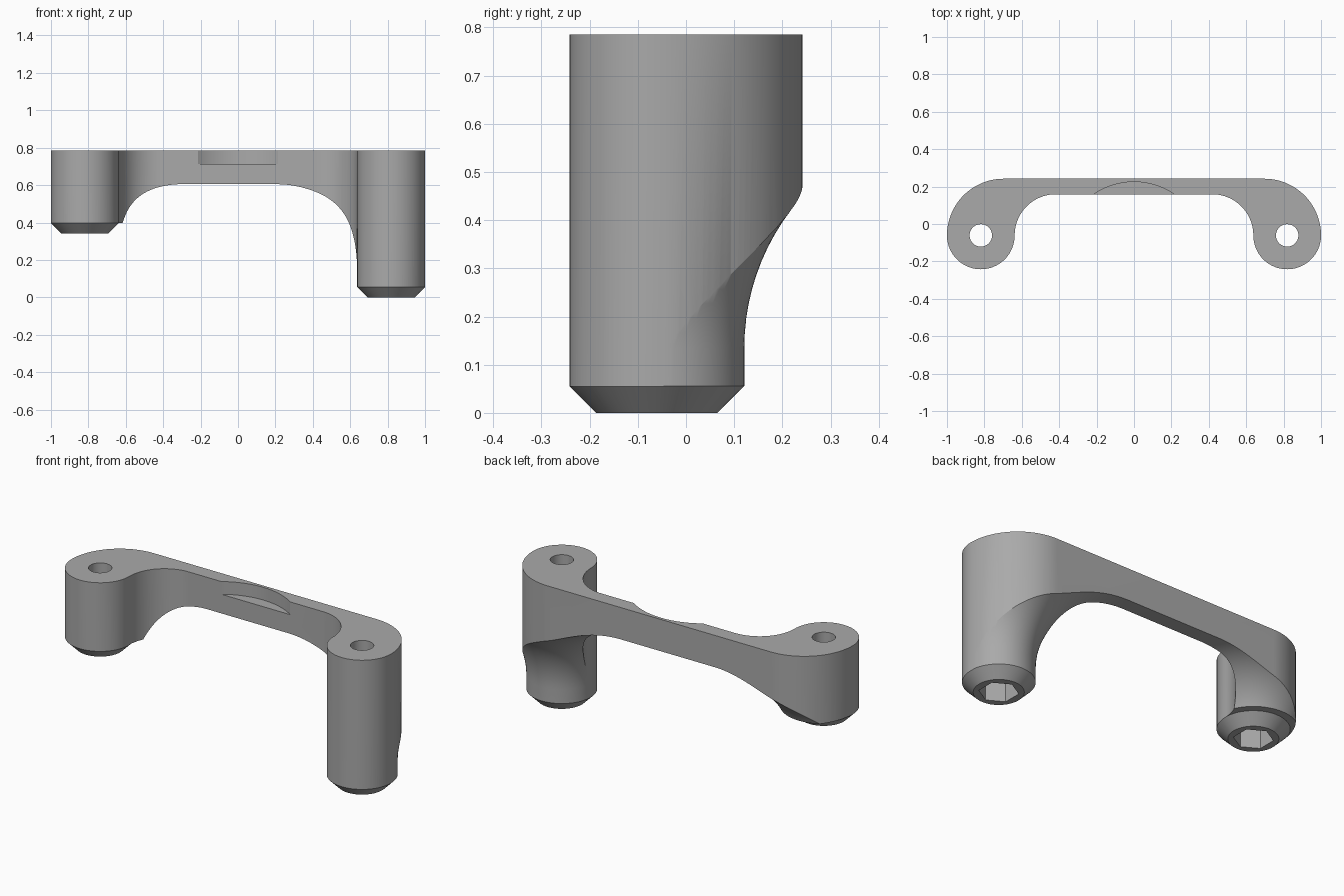
import bpy, bmesh
from math import radians, cos, sin, pi, sqrt
from mathutils import Vector

if "Cube" in bpy.data.objects:
    bpy.data.objects.remove(bpy.data.objects["Cube"])

TOP, UNDER = 0.785, 0.605          # bar top and underside heights
BX, BY, BR = 0.819, -0.061, 0.181  # boss axis and radius
BACK, FRONT = 0.242, 0.159         # bar faces
CHAMFER = 0.055
SEG = 96

grey = bpy.data.materials.new("plain grey")
grey.use_nodes = True
grey.diffuse_color = (0.4, 0.4, 0.4, 1)
grey.node_tree.nodes["Principled BSDF"].inputs["Base Color"].default_value = (0.4, 0.4, 0.4, 1)


def make(name, bm):
    bmesh.ops.recalc_face_normals(bm, faces=bm.faces)
    mesh = bpy.data.meshes.new(name)
    bm.to_mesh(mesh)
    bm.free()
    mesh.materials.append(grey)
    obj = bpy.data.objects.new(name, mesh)
    bpy.context.collection.objects.link(obj)
    return obj


def arc(cx, cy, r, start, end, n):
    angles = [radians(start + (end - start) * i / n) for i in range(n + 1)]
    return [(cx + r * cos(a), cy + r * sin(a)) for a in angles]


def prism(name, outline, z0, z1):
    bm = bmesh.new()
    face = bm.faces.new([bm.verts.new((x, y, z0)) for x, y in outline])
    up = bmesh.ops.extrude_face_region(bm, geom=[face])["geom"]
    bmesh.ops.translate(bm, vec=(0, 0, z1 - z0),
                        verts=[v for v in up if isinstance(v, bmesh.types.BMVert)])
    return make(name, bm)


def lathe(name, profile, cx, cy):
    bm = bmesh.new()
    verts = [bm.verts.new((cx + r, cy, z)) for r, z in profile]
    edges = [bm.edges.new(pair) for pair in zip(verts, verts[1:])]
    bmesh.ops.spin(bm, geom=verts + edges, cent=(cx, cy, 0), axis=(0, 0, 1),
                   angle=2 * pi, steps=SEG)
    bmesh.ops.remove_doubles(bm, verts=bm.verts, dist=1e-5)
    return make(name, bm)


def cut(target, cutter):
    cutter.hide_render = True
    mod = target.modifiers.new("cut", "BOOLEAN")
    mod.operation, mod.solver, mod.object = "DIFFERENCE", "EXACT", cutter
    bpy.context.view_layer.objects.active = target
    bpy.ops.object.modifier_apply(modifier=mod.name)
    bpy.data.objects.remove(cutter)


# Handle: plan outline of the bar with a rounded boss at each end
inner_r = FRONT - BY
outer_r = BACK - BY
half = (arc(BX - BR - inner_r, BY, inner_r, 90, 0, 24)
        + arc(BX, BY, BR, -180, 0, SEG // 2)[1:]
        + arc(1 - outer_r, BY, outer_r, 0, 90, 32)[1:])
outline = half + [(-x, y) for x, y in reversed(half)]
handle = prism("handle", outline, -0.1, TOP)

# Underside: chamfered foot, then a round fillet sweeping up to the bar
for side, foot, fillet in ((1, 0.0, 0.47), (-1, 0.342, 0.38)):
    r = BR + 0.001
    z_start = max(foot + CHAMFER + 0.001, UNDER - fillet)
    a0 = math_start = (z_start - (UNDER - fillet)) / fillet
    steps = 24
    begin = pi / 2 - (pi / 2 if a0 <= 0 else 0)
    if a0 > 0:
        begin = Vector((sqrt(1 - a0 * a0), a0)).angle(Vector((1, 0)))
    angles = [begin + (pi / 2 - begin) * i / steps for i in range(steps + 1)]
    curve = [(r + fillet * (1 - cos(a)), UNDER - fillet + fillet * sin(a)) for a in angles]
    curve[-1] = (r + fillet, UNDER)
    profile = ([(0, -0.2), (0, foot), (BR - CHAMFER, foot), (r, foot + CHAMFER + 0.001)]
               + curve + [(0.95, UNDER), (0.95, -0.2), (0, -0.2)])
    cut(handle, lathe("underside_cutter", profile, side * BX, BY))

# Screw holes with hexagonal sockets in the feet
for side, foot in ((1, 0.0), (-1, 0.342)):
    x = side * BX
    cut(handle, prism("hole_cutter", arc(x, BY, 0.06, 0, 360, 48)[:-1], -0.2, 1))
    cut(handle, prism("socket_cutter", arc(x, BY, 0.1, 30, 390, 6)[:-1], foot - 0.1, foot + 0.2))

# Finger notch in the top front edge
w, d = 0.215, 0.066
notch_r = (w * w + d * d) / (2 * d)
cut(handle, prism("notch_cutter", arc(0, FRONT + d - notch_r, notch_r, 20, 160, 60)
                  + [(-w - 0.1, 0), (w + 0.1, 0)], 0.713, 1))

for o in bpy.context.selected_objects:
    o.select_set(False)
handle.select_set(True)
bpy.context.view_layer.objects.active = handle
bpy.ops.object.shade_smooth_by_angle(angle=radians(25))
